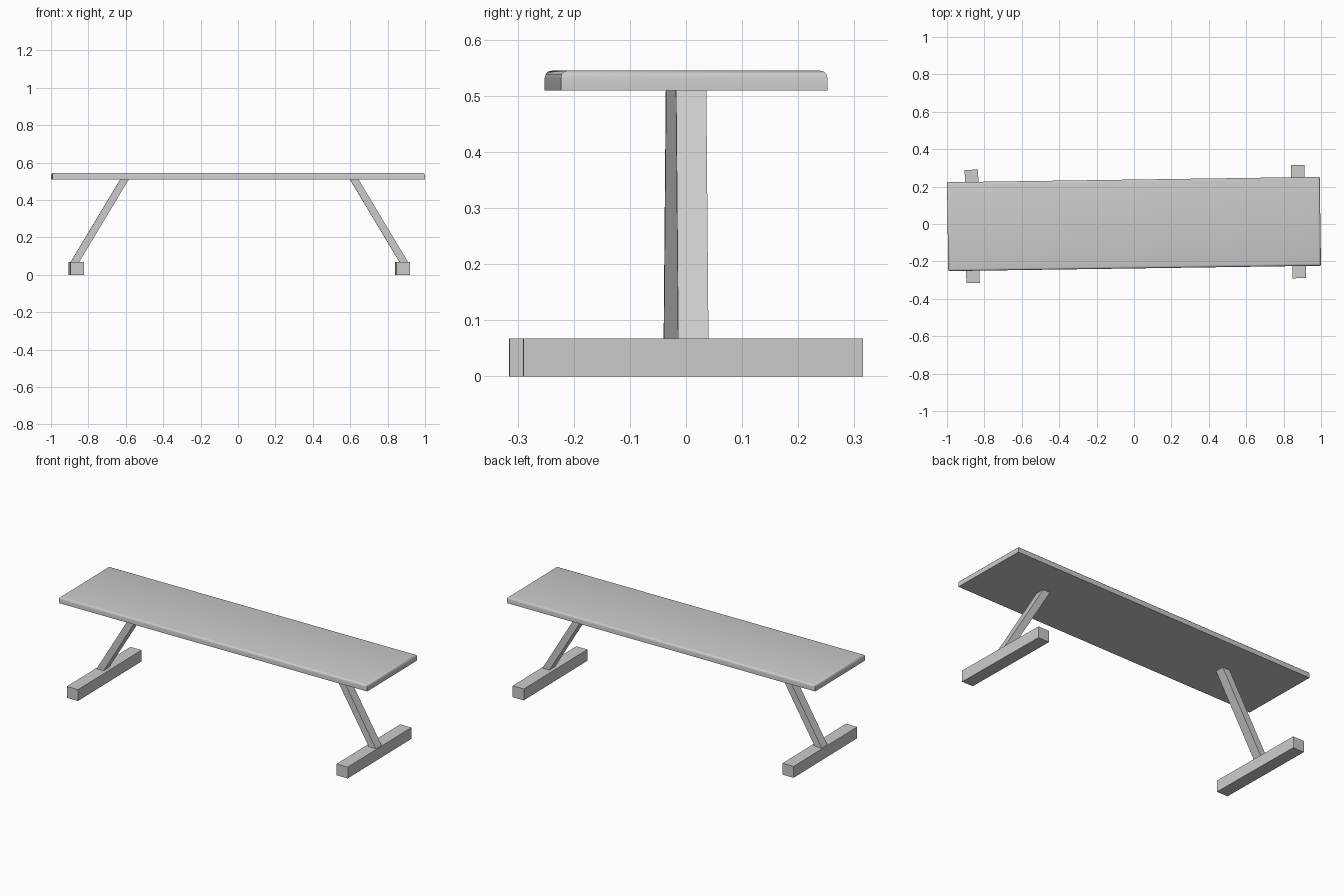
import bpy
import bmesh
from mathutils import Matrix

YAW = 0.0144       # the whole bench stands slightly turned
SHIFT = 0.007      # legs sit a touch off centre under the seat

if "Cube" in bpy.data.objects:
    bpy.data.objects.remove(bpy.data.objects["Cube"])

grey = bpy.data.materials.new("light grey")
grey.use_nodes = True
grey.diffuse_color = (0.6, 0.6, 0.6, 1)
grey.node_tree.nodes["Principled BSDF"].inputs["Base Color"].default_value = (0.6, 0.6, 0.6, 1)


def prism(name, lower, upper, width, depth):
    """Box with level ends, leaning from the lower centre (x, z) to the upper one."""
    bm = bmesh.new()
    bmesh.ops.create_cube(bm, size=1)
    for v in bm.verts:
        x, z = upper if v.co.z > 0 else lower
        v.co = (x + v.co.x * width, v.co.y * depth, z)
    bmesh.ops.recalc_face_normals(bm, faces=bm.faces)
    return finish(name, bm)


def finish(name, bm):
    bm.transform(Matrix.Rotation(YAW, 4, "Z"))
    mesh = bpy.data.meshes.new(name)
    bm.to_mesh(mesh)
    bm.free()
    mesh.materials.append(grey)
    obj = bpy.data.objects.new(name, mesh)
    bpy.context.collection.objects.link(obj)
    return obj


# Seat plank with rounded upper edges
bm = bmesh.new()
bmesh.ops.create_cube(bm, size=1)
bmesh.ops.scale(bm, vec=(1.993, 0.475, 0.036), verts=bm.verts)
bmesh.ops.translate(bm, vec=(0, 0, 0.527), verts=bm.verts)
rim = [e for e in bm.edges if all(v.co.z > 0.53 for v in e.verts)]
bmesh.ops.bevel(bm, geom=rim, offset=0.013, segments=3, profile=0.5, affect="EDGES")
seat = finish("seat", bm)
bpy.context.view_layer.objects.active = seat
seat.select_set(True)
bpy.ops.object.shade_smooth_by_angle(angle=0.7)

# Slanted legs on cross-wise feet
for side, label in ((1, "left"), (-1, "right")):
    prism(label + "_leg", (SHIFT + side * 0.884, 0.06), (SHIFT + side * 0.613, 0.512), 0.046, 0.054)
    foot_x = SHIFT + side * 0.872
    prism(label + "_foot", (foot_x, 0), (foot_x, 0.067), 0.072, 0.605)
